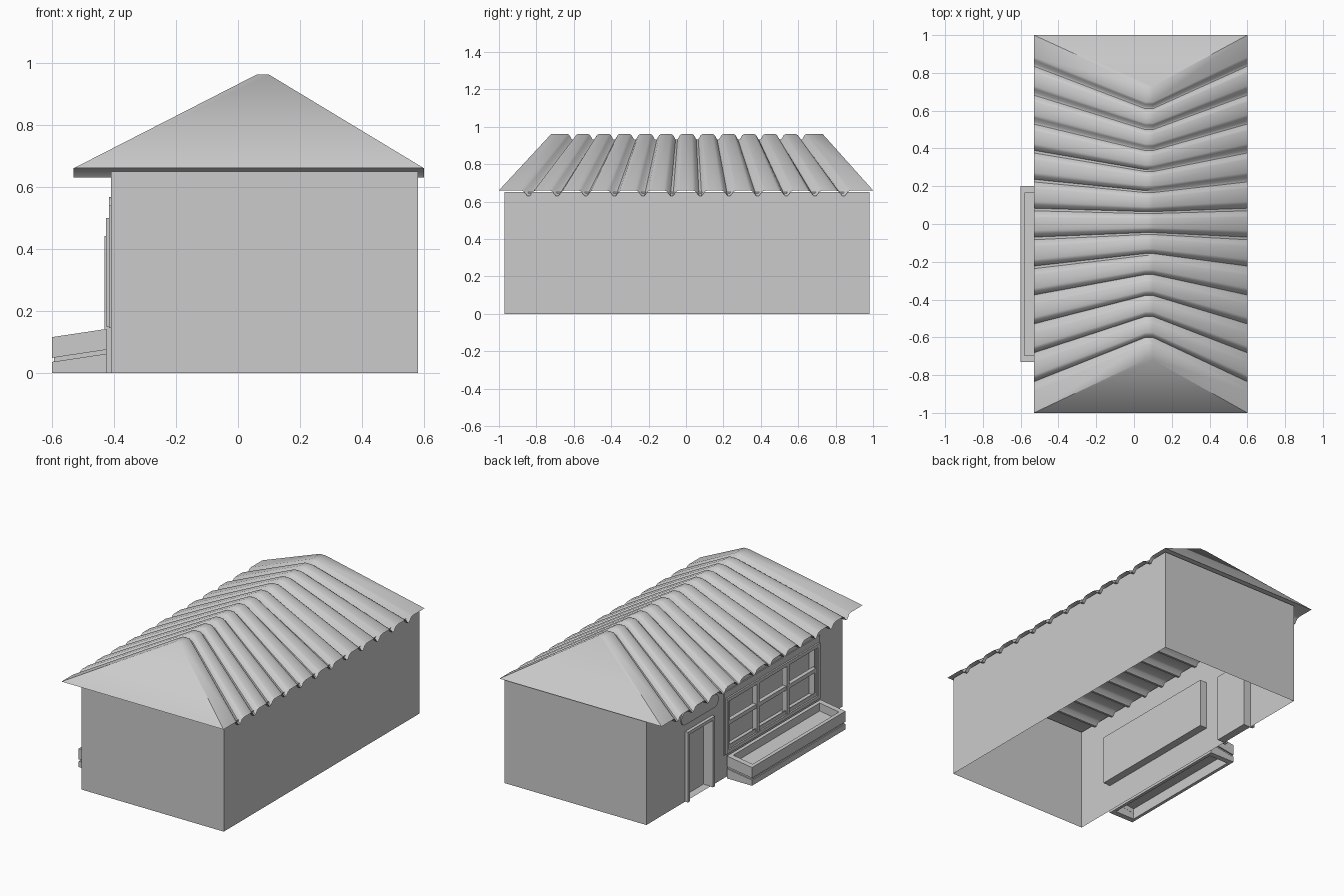
import bpy, bmesh, math

if "Cube" in bpy.data.objects:
    bpy.data.objects.remove(bpy.data.objects["Cube"])

def finish(name, bm, smooth=None):
    me = bpy.data.meshes.new(name)
    bm.normal_update()
    bm.to_mesh(me)
    bm.free()
    ob = bpy.data.objects.new(name, me)
    bpy.context.collection.objects.link(ob)
    if smooth:
        bpy.ops.object.select_all(action='DESELECT')
        ob.select_set(True)
        bpy.context.view_layer.objects.active = ob
        bpy.ops.object.shade_smooth_by_angle(angle=math.radians(smooth))
    return ob

def quad(bm, *pts):
    bm.faces.new([bm.verts.new(p) for p in pts])

def add_box(bm, x0, x1, y0, y1, z0, z1):
    v = [bm.verts.new((x, y, z)) for x in (x0, x1) for y in (y0, y1) for z in (z0, z1)]
    for f in ((0, 1, 3, 2), (4, 6, 7, 5), (0, 4, 5, 1), (2, 3, 7, 6), (0, 2, 6, 4), (1, 5, 7, 3)):
        bm.faces.new([v[i] for i in f])

def ring(bm, x0, x1, y0, y1, z0, z1, w, sill=True):
    """Rectangular frame lying in the left wall."""
    add_box(bm, x0, x1, y0, y0 + w, z0, z1)
    add_box(bm, x0, x1, y1 - w, y1, z0, z1)
    add_box(bm, x0, x1, y0 + w, y1 - w, z1 - w, z1)
    if sill:
        add_box(bm, x0, x1, y0 + w, y1 - w, z0, z0 + w)

XL, XR, YF, YB, H = -0.41, 0.58, -0.97, 0.98, 0.65
WIN = (-0.71, 0.18, 0.17, 0.48)
DOOR = (0.34, 0.58, 0.0, 0.43)

# Walls: open shell, the left one pierced by door and window recesses
bm = bmesh.new()
quad(bm, (XL, YF, 0), (XR, YF, 0), (XR, YF, H), (XL, YF, H))
quad(bm, (XR, YF, 0), (XR, YB, 0), (XR, YB, H), (XR, YF, H))
quad(bm, (XR, YB, 0), (XL, YB, 0), (XL, YB, H), (XR, YB, H))
ys = [YF, WIN[0], WIN[1], DOOR[0], DOOR[1], YB]
zs = [0, WIN[2], DOOR[3], WIN[3], H]
for a, b in zip(ys, ys[1:]):
    for c, d in zip(zs, zs[1:]):
        y, z = (a + b) / 2, (c + d) / 2
        if not any(h[0] < y < h[1] and h[2] < z < h[3] for h in (WIN, DOOR)):
            quad(bm, (XL, b, c), (XL, a, c), (XL, a, d), (XL, b, d))
for a, b, c, d in (WIN, DOOR):
    p = XL + 0.05
    quad(bm, (p, b, c), (p, a, c), (p, a, d), (p, b, d))
    rim = [(a, c), (b, c), (b, d), (a, d)]
    for (y0, z0), (y1, z1) in zip(rim, rim[1:] + rim[:1]):
        quad(bm, (XL, y0, z0), (XL, y1, z1), (p, y1, z1), (p, y0, z0))
bmesh.ops.remove_doubles(bm, verts=bm.verts, dist=1e-5)
finish("walls", bm)

# Corrugated hip roof: closed sections lofted along y, dipping at each groove
steps = [(-1.0, 0.0)]
for i in range(12):
    c = -0.842 + i * 0.1531
    steps += [(c - 0.042, 0), (c - 0.026, 0.006), (c - 0.007, 0.03),
              (c + 0.007, 0.03), (c + 0.026, 0.006), (c + 0.042, 0)]
steps.append((1.0, 0.0))
bm = bmesh.new()
rows = []
for t, d in steps:
    r = 0.725 * t + 0.005
    rows.append([bm.verts.new(p) for p in ((-0.53, t, 0.66 - d), (0.06, r, 0.962 - d),
                                           (0.10, r, 0.962 - d), (0.60, t, 0.66 - d))])
for a, b in zip(rows, rows[1:]):
    for i in range(4):
        j = (i + 1) % 4
        bm.faces.new((a[i], a[j], b[j], b[i]))
bm.faces.new(rows[0])
bm.faces.new(rows[-1])
bmesh.ops.recalc_face_normals(bm, faces=bm.faces)
finish("roof", bm, 50)

# Window: stepped frame plus glazing bars
bm = bmesh.new()
ring(bm, -0.416, XL, -0.74, 0.21, 0.145, 0.54, 0.05)
ring(bm, -0.426, XL, -0.73, 0.20, 0.15, 0.50, 0.022)
finish("window_frame", bm)
bm = bmesh.new()
for k in (1, 2):
    y = WIN[0] + (WIN[1] - WIN[0]) * k / 3
    add_box(bm, -0.422, -0.39, y - 0.013, y + 0.013, WIN[2], WIN[3])
add_box(bm, -0.419, -0.393, WIN[0], WIN[1], 0.325, 0.35)
finish("window_bars", bm)

# Door surround
bm = bmesh.new()
ring(bm, -0.43, XL, 0.325, 0.595, 0, 0.442, 0.02, sill=False)
finish("door_frame", bm)

# Rounded plaque above the door
bm = bmesh.new()
out = []
for cy, s in ((0.60, 0), (0.31, math.pi)):
    for k in range(9):
        a = s - math.pi / 2 + k * math.pi / 8
        out.append((cy + 0.04 * math.cos(a), 0.527 + 0.04 * math.sin(a)))
f = bm.faces.new([bm.verts.new((XL, y, z)) for y, z in out])
g = bmesh.ops.extrude_face_region(bm, geom=[f])
for v in g["geom"]:
    if isinstance(v, bmesh.types.BMVert):
        v.co.x -= 0.007
bmesh.ops.recalc_face_normals(bm, faces=bm.faces)
finish("plaque", bm, 40)

# Planter: sloping rings (higher towards the wall)
def sloped_ring(bm, x0, x1, y0, y1, z0, z1, wx, wy, floor=None):
    def loop(dx, dy, z):
        return [bm.verts.new((x, y, z + (x + 0.60) * 0.15)) for x, y in
                ((x0 + dx, y0 + dy), (x1 - dx, y0 + dy), (x1 - dx, y1 - dy), (x0 + dx, y1 - dy))]
    low, top = loop(0, 0, z0), loop(0, 0, z1)
    itop, ilow = loop(wx, wy, z1), loop(wx, wy, z0)
    if z0 == 0:
        for v in low + ilow:
            v.co.z = 0
    loops = [low, top, itop, ilow, low]
    for a, b in zip(loops, loops[1:]):
        for i in range(4):
            j = (i + 1) % 4
            bm.faces.new((a[i], a[j], b[j], b[i]))
    bmesh.ops.recalc_face_normals(bm, faces=bm.faces)
    if floor is not None:
        bm.faces.new(loop(wx, wy, floor))

bm = bmesh.new()
sloped_ring(bm, -0.60, -0.425, -0.73, 0.20, 0, 0.035, 0.02, 0.035)
finish("planter_base", bm)
bm = bmesh.new()
sloped_ring(bm, -0.594, -0.425, -0.722, 0.192, 0.034, 0.05, 0.014, 0.028)
finish("planter_groove", bm)
bm = bmesh.new()
sloped_ring(bm, -0.60, -0.425, -0.73, 0.20, 0.048, 0.115, 0.02, 0.035, 0.065)
finish("planter_tray", bm)
